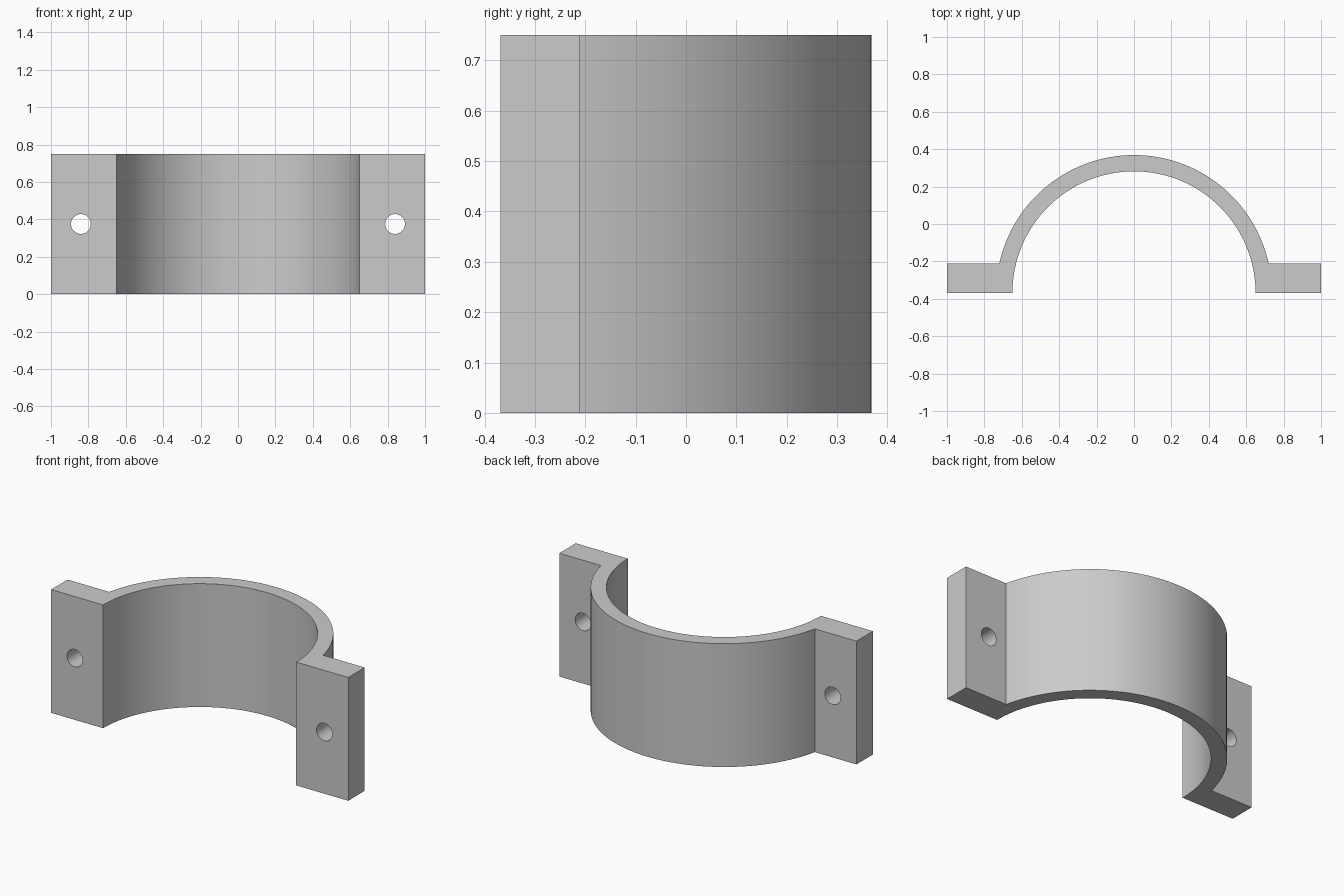
import bpy
import bmesh
from math import acos, asin, cos, pi, radians, sin

if "Cube" in bpy.data.objects:
    bpy.data.objects.remove(bpy.data.objects["Cube"], do_unlink=True)

HEIGHT = 0.75
BASE_Y = -0.3685       # mating face, also the centre of the arch
FLANGE_Y = -0.21       # back of the flanges
INNER_R, OUTER_R = 0.65, 0.737
HOLE_X, HOLE_R = 0.84, 0.053
SEGMENTS = 64

grey = bpy.data.materials.new("plain grey")
grey.use_nodes = True
grey.diffuse_color = (0.6, 0.6, 0.6, 1)
grey.node_tree.nodes["Principled BSDF"].inputs["Base Color"].default_value = grey.diffuse_color


def arc(radius, start, end):
    """Points along an arch arc between two angles."""
    angles = [start + (end - start) * i / SEGMENTS for i in range(SEGMENTS + 1)]
    return [(radius * cos(a), BASE_Y + radius * sin(a)) for a in angles]


# Clamp outline: inner arch, left-over flange, outer arch, other flange
meet = asin((FLANGE_Y - BASE_Y) / OUTER_R)
outline = arc(INNER_R, 0, pi)
outline += [(-1, BASE_Y), (-1, FLANGE_Y)]
outline += arc(OUTER_R, pi - meet, meet)
outline += [(1, FLANGE_Y), (1, BASE_Y)]

# Extrude the outline upwards
bm = bmesh.new()
face = bm.faces.new([bm.verts.new((x, y, 0)) for x, y in outline])
extruded = bmesh.ops.extrude_face_region(bm, geom=[face])
top = [v for v in extruded["geom"] if isinstance(v, bmesh.types.BMVert)]
bmesh.ops.translate(bm, verts=top, vec=(0, 0, HEIGHT))
bmesh.ops.recalc_face_normals(bm, faces=bm.faces)
mesh = bpy.data.meshes.new("pipe_clamp")
bm.to_mesh(mesh)
bm.free()
clamp = bpy.data.objects.new("pipe_clamp", mesh)
bpy.context.collection.objects.link(clamp)
mesh.materials.append(grey)
bpy.context.view_layer.objects.active = clamp

# Bolt hole through each flange
for side in (-1, 1):
    bpy.ops.mesh.primitive_cylinder_add(
        vertices=32, radius=HOLE_R, depth=0.4, rotation=(pi / 2, 0, 0),
        location=(side * HOLE_X, (BASE_Y + FLANGE_Y) / 2, HEIGHT / 2))
    cutter = bpy.context.object
    cutter.name = "bolt_hole_cutter"
    cutter.hide_render = True
    cutter.data.materials.append(grey)
    bpy.context.view_layer.objects.active = clamp
    cut = clamp.modifiers.new("bolt_hole", "BOOLEAN")
    cut.operation = "DIFFERENCE"
    cut.solver = "EXACT"
    cut.object = cutter
    bpy.ops.object.modifier_apply(modifier=cut.name)
    bpy.data.objects.remove(cutter, do_unlink=True)

# Smooth curved walls, crisp edges
bpy.ops.object.select_all(action="DESELECT")
clamp.select_set(True)
bpy.context.view_layer.objects.active = clamp
bpy.ops.object.shade_smooth_by_angle(angle=radians(30))
